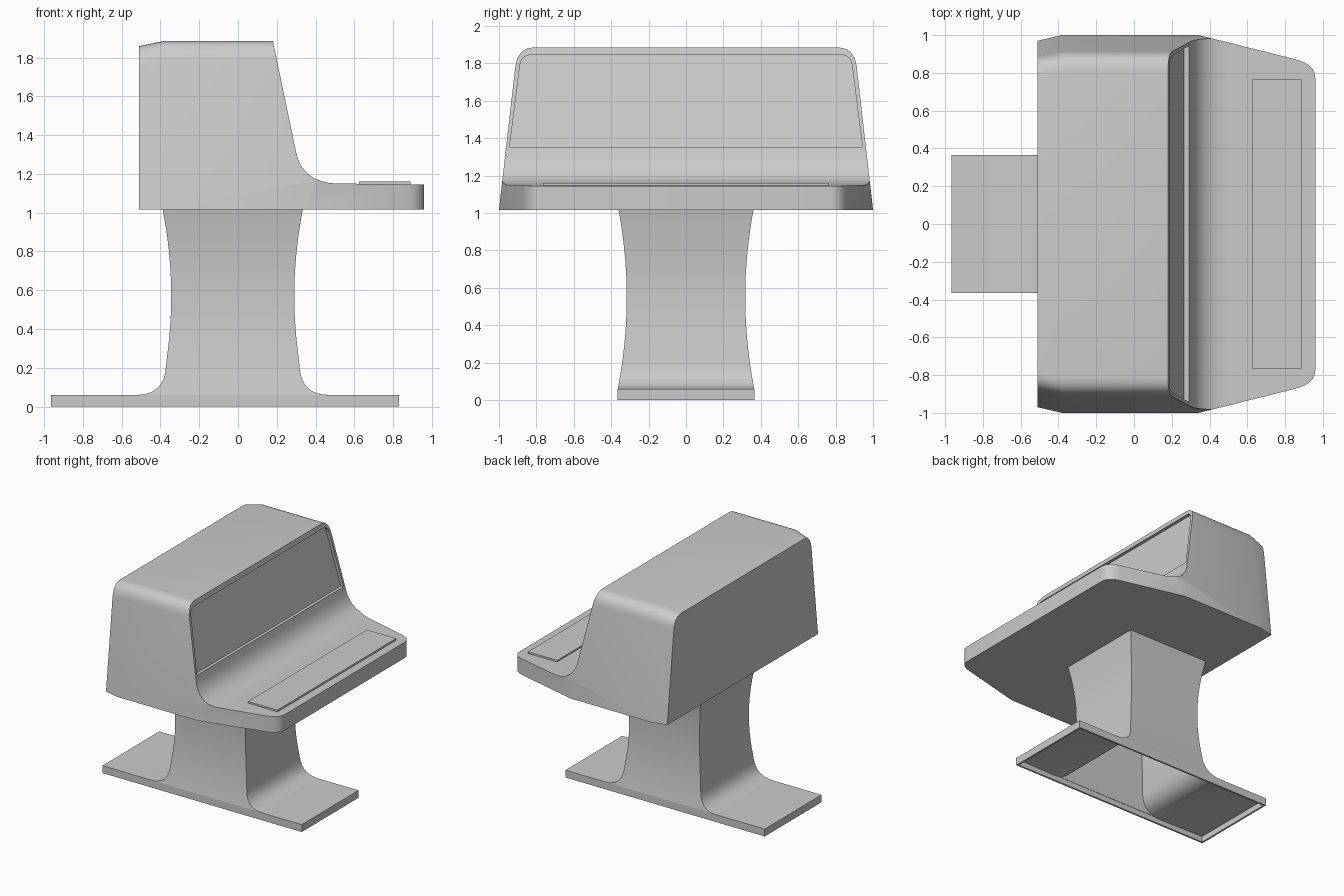
import bpy, bmesh
from mathutils import Vector

if "Cube" in bpy.data.objects:
    bpy.data.objects.remove(bpy.data.objects["Cube"])


def loft(name, rings, caps=True):
    """Skin equal-sized rings of 3D points into one mesh object."""
    bm = bmesh.new()
    rows = [[bm.verts.new(p) for p in ring] for ring in rings]
    n = len(rows[0])
    for a, b in zip(rows, rows[1:]):
        for i in range(n):
            j = (i + 1) % n
            bm.faces.new((a[i], a[j], b[j], b[i]))
    if caps:
        bm.faces.new(rows[0][::-1])
        bm.faces.new(rows[-1])
        bmesh.ops.recalc_face_normals(bm, faces=bm.faces)
    me = bpy.data.meshes.new(name)
    bm.to_mesh(me)
    bm.free()
    ob = bpy.data.objects.new(name, me)
    bpy.context.collection.objects.link(ob)
    return ob


def bezier(a, c, b, n):
    a, c, b = Vector(a), Vector(c), Vector(b)
    return [tuple((1 - t) ** 2 * a + 2 * t * (1 - t) * c + t * t * b)
            for t in (i / n for i in range(n + 1))]


def activate(ob):
    bpy.ops.object.select_all(action='DESELECT')
    ob.select_set(True)
    bpy.context.view_layer.objects.active = ob


def boolean(ob, cutter, op):
    m = ob.modifiers.new("cut", 'BOOLEAN')
    m.object, m.operation, m.solver = cutter, op, 'EXACT'
    activate(ob)
    bpy.ops.object.modifier_apply(modifier=m.name)
    bpy.data.objects.remove(cutter)


def smooth(ob):
    activate(ob)
    bpy.ops.object.shade_smooth_by_angle(angle=0.52)


# Console hood: tapered section lofted along x, narrower at the back end
half = [(1.0, 1.017)] + bezier((0.913, 1.78), (0.90, 1.885), (0.81, 1.885), 8)
section = half + [(-y, z) for y, z in reversed(half)]
rings = [[(x, y * s, 1.017 + (z - 1.017) * s) for y, z in section]
         for x, s in ((-0.51, 0.97), (-0.38, 1.0), (1.1, 1.0))]
body = loft("console_body", rings)

# Side profile: sloped screen face sweeping into the tray
side = ([(-0.7, 0.9), (-0.7, 2.0), (0.156, 2.0)]
        + bezier((0.30, 1.31), (0.335, 1.152), (0.52, 1.15), 14)
        + [(1.2, 1.143), (1.2, 0.9)])
boolean(body, loft("side_cutter", [[(x, y, z) for x, z in side] for y in (-1.3, 1.3)]), 'INTERSECT')

# Plan outline: tray narrows to rounded corners
plan = [(-0.7, 1.02), (0.26, 1.02)] + bezier((0.86, 0.87), (0.96, 0.845), (0.96, 0.77), 8)
plan += [(x, -y) for x, y in reversed(plan)]
boolean(body, loft("plan_cutter", [[(x, y, z) for x, y in plan] for z in (0.8, 2.1)]), 'INTERSECT')

# Screen set back into the sloped face
sh = [(0.943, 1.353)] + bezier((0.888, 1.79), (0.88, 1.845), (0.83, 1.845), 6)
frame = sh + [(-y, z) for y, z in reversed(sh)]


def screen_prism(name, d0, d1):
    return loft(name, [[(0.18 + (1.885 - z) * 0.2087 + d, y, z) for y, z in frame]
                       for d in (d0, d1)])


boolean(body, screen_prism("screen_cutter", -0.025, 0.2), 'DIFFERENCE')
smooth(body)

# Control panel on the tray
loft("control_panel", [[(x, y, z) for x, y in ((0.625, -0.765), (0.89, -0.765), (0.89, 0.765), (0.625, 0.765))]
                       for z in (1.14, 1.161)])

# Pedestal: hollow waisted column flaring into a flat foot
levels = [(0, -0.965, 0.83), (0.06, -0.965, 0.83)]
levels += [(z, -0.027 - h, -0.027 + h)
           for h, z in bezier((0.50, 0.06), (0.355, 0.06), (0.345, 0.20), 10)]
for i in range(1, 17):
    z = 0.2 + 0.82 * i / 16
    h = 0.3175 + 0.22 * (z - 0.57) ** 2
    levels.append((z, -0.027 - h, -0.027 + h))
rings = []
for z, a, b in levels:
    w = 0.317 + 0.2 * (max(z, 0.06) - 0.55) ** 2
    rings.append([(a, -w, z), (b, -w, z), (b, w, z), (a, w, z)])
pedestal = loft("pedestal", rings, caps=False)
m = pedestal.modifiers.new("wall", 'SOLIDIFY')
m.thickness, m.offset = 0.02, -1
activate(pedestal)
bpy.ops.object.modifier_apply(modifier=m.name)
smooth(pedestal)
